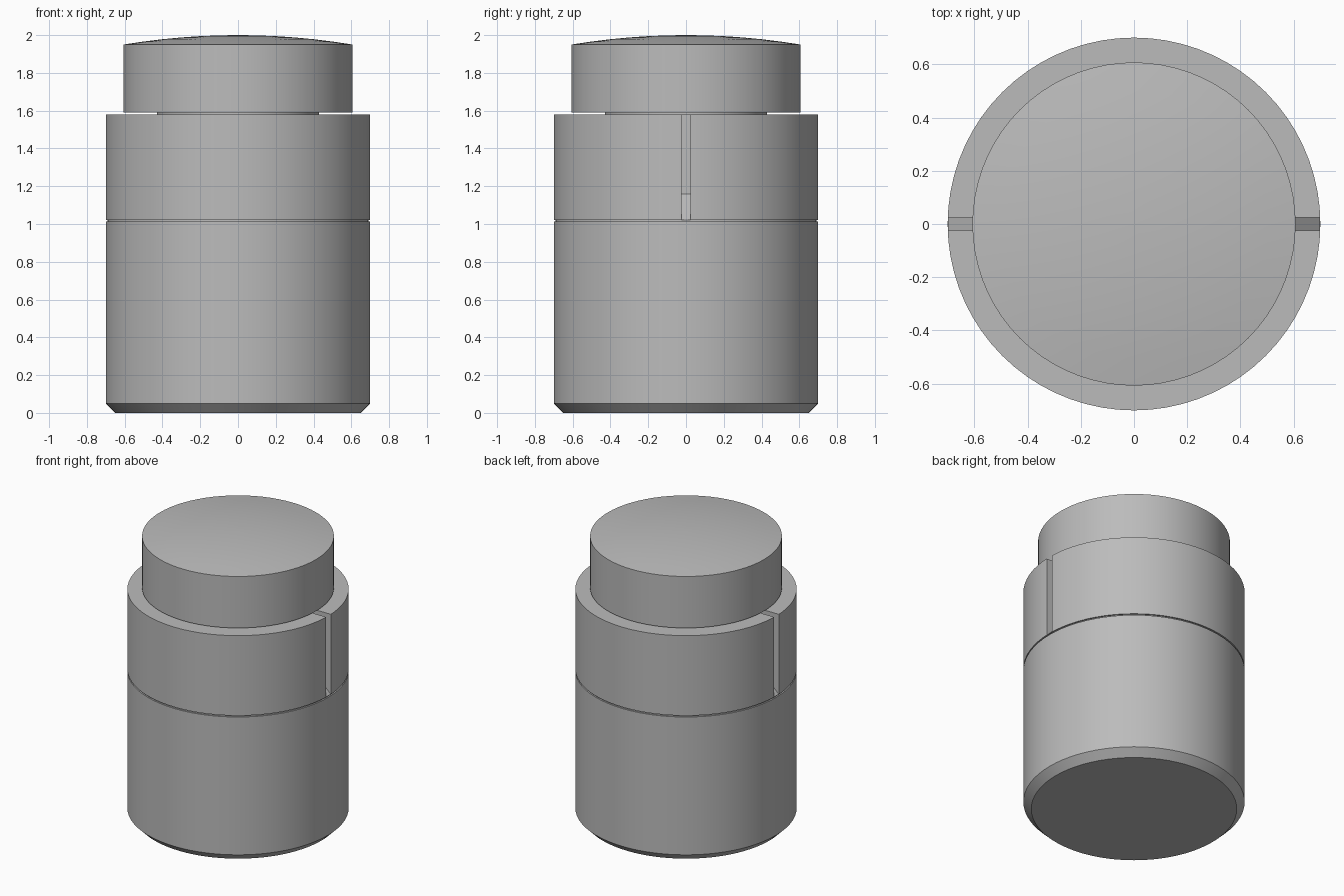
import bpy, bmesh, math
from mathutils import Vector

cube = bpy.data.objects.get("Cube")
if cube:
    bpy.data.objects.remove(cube)

SEGMENTS = 72

grey = bpy.data.materials.new("plain grey")
grey.use_nodes = True
grey.diffuse_color = (0.5, 0.5, 0.5, 1)
grey.node_tree.nodes["Principled BSDF"].inputs["Base Color"].default_value = (0.5, 0.5, 0.5, 1)


def finish(name, bm):
    bmesh.ops.recalc_face_normals(bm, faces=bm.faces)
    mesh = bpy.data.meshes.new(name)
    bm.to_mesh(mesh)
    bm.free()
    mesh.materials.append(grey)
    obj = bpy.data.objects.new(name, mesh)
    bpy.context.collection.objects.link(obj)
    return obj


def lathe(name, profile):
    """Spin a (radius, height) profile around z, closing it on the axis."""
    bm = bmesh.new()
    points = [(0, profile[0][1])] + profile + [(0, profile[-1][1])]
    verts = [bm.verts.new((r, 0, z)) for r, z in points]
    edges = [bm.edges.new(pair) for pair in zip(verts, verts[1:])]
    bmesh.ops.spin(bm, geom=verts + edges, axis=(0, 0, 1), cent=(0, 0, 0),
                   angle=math.tau, steps=SEGMENTS, use_merge=True)
    bmesh.ops.remove_doubles(bm, verts=bm.verts, dist=1e-5)
    return finish(name, bm)


def smooth(obj):
    bpy.ops.object.select_all(action="DESELECT")
    obj.select_set(True)
    bpy.context.view_layer.objects.active = obj
    bpy.ops.object.shade_smooth_by_angle(angle=math.radians(20))


def slot_cutter(side):
    """Vertical slot with a floor sloping down to the outside."""
    bm = bmesh.new()
    outline = [(0.56, 1.16), (0.74, 0.98), (0.74, 1.7), (0.56, 1.7)]
    face = bm.faces.new([bm.verts.new((side * x, -0.025, z)) for x, z in outline])
    new = bmesh.ops.extrude_face_region(bm, geom=[face])["geom"]
    bmesh.ops.translate(bm, vec=Vector((0, 0.05, 0)),
                        verts=[v for v in new if isinstance(v, bmesh.types.BMVert)])
    obj = finish("slot_cutter", bm)
    obj.hide_render = True
    obj.hide_set(True)
    return obj


# Main body with chamfered foot and the recessed seam on top
body = lathe("body", [(0.65, 0), (0.7, 0.05), (0.7, 1.012), (0.69, 1.012), (0.69, 1.03)])

# Collar with a slot on each side
collar = lathe("collar", [(0.7, 1.022), (0.7, 1.58)])
for side in (-1, 1):
    cut = collar.modifiers.new("slot", "BOOLEAN")
    cut.operation = "DIFFERENCE"
    cut.solver = "EXACT"
    cut.object = slot_cutter(side)

# Narrow neck under the cap
neck = lathe("neck", [(0.43, 1.57), (0.43, 1.6)])

# Cap with a shallow domed top
CAP = 0.607
dome = [(CAP * t, 2 - 0.05 * t * t) for t in (1, 0.83, 0.66, 0.5, 0.33, 0.16)]
cap = lathe("cap", [(CAP, 1.59)] + dome + [(0.001, 2)])

for part in (body, collar, neck, cap):
    smooth(part)
